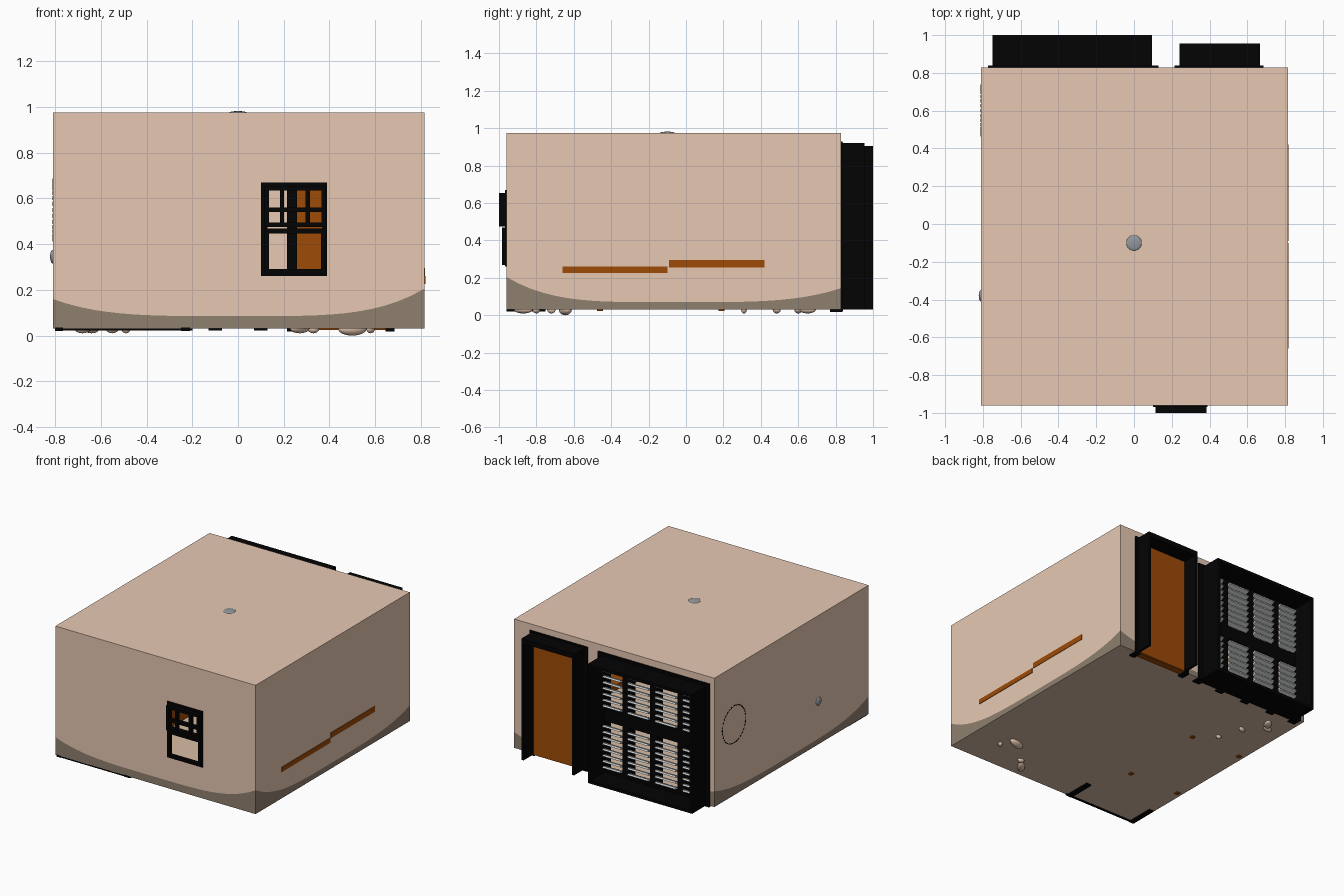
import bpy, bmesh, math
from mathutils import Matrix, Vector

old = bpy.data.objects.get("Cube")
if old:
    bpy.data.objects.remove(old, do_unlink=True)


def material(name, r, g, b):
    m = bpy.data.materials.new(name)
    m.use_nodes = True
    m.diffuse_color = (r, g, b, 1)
    m.node_tree.nodes["Principled BSDF"].inputs["Base Color"].default_value = (r, g, b, 1)
    return m


TAN = material("tan_plaster", .81, .59, .455)
BAND = material("dark_plaster", .275, .215, .16)
FLOOR = material("floor_tan", .69, .51, .385)
BLACK = material("black_paint", .001, .001, .001)
WOOD = material("orange_wood", .34, .07, .002)
GREY = material("grey_metal", .29, .31, .33)
PALE = material("pale_grey_slats", .74, .75, .76)


def finish(name, bm, *mats):
    me = bpy.data.meshes.new(name)
    bm.to_mesh(me)
    bm.free()
    for m in mats:
        me.materials.append(m)
    ob = bpy.data.objects.new(name, me)
    bpy.context.collection.objects.link(ob)
    return ob


def boxes(name, mat, spans, tilt=0):
    """One object from (x0, x1, y0, y1, z0, z1) spans, each tilted about its own x axis."""
    bm = bmesh.new()
    for x0, x1, y0, y1, z0, z1 in spans:
        mid = Vector(((x0 + x1) / 2, (y0 + y1) / 2, (z0 + z1) / 2))
        mx = (Matrix.Translation(mid) @ Matrix.Rotation(tilt, 4, 'X')
              @ Matrix.Diagonal((x1 - x0, y1 - y0, z1 - z0, 1)))
        bmesh.ops.create_cube(bm, size=1, matrix=mx)
    return finish(name, bm, mat)


def ellipsoid(name, mat, centre, size, turn=0):
    bm = bmesh.new()
    mx = (Matrix.Translation(centre) @ Matrix.Rotation(turn, 4, 'Z')
          @ Matrix.Diagonal((*size, 1)))
    bmesh.ops.create_uvsphere(bm, u_segments=24, v_segments=12, radius=1, matrix=mx)
    for f in bm.faces:
        f.smooth = True
    return finish(name, bm, mat)


def ring(x0, x1, z0, z1, y0, y1, t):
    """Four bars of a rectangular frame."""
    return [(x0, x0 + t, y0, y1, z0, z1), (x1 - t, x1, y0, y1, z0, z1),
            (x0, x1, y0, y1, z0, z0 + t), (x0, x1, y0, y1, z1 - t, z1)]


# Room shell: strips of wall with a dark band that climbs towards the corners
L, R, F, B, BOT, TOP = -.81, .815, -.96, .828, .03, .975
corners = [(L, F, .16), (R, F, .205), (R, B, .145), (L, B, .145)]
STEPS = 28
bm = bmesh.new()
columns = []
for i, (ax, ay, ah) in enumerate(corners):
    bx, by, bh = corners[(i + 1) % 4]
    low = .085 if i == 0 else .07
    for s in range(STEPS):
        t = s / STEPS
        u = 2 * t - 1
        h = low + ((ah if u < 0 else bh) - low) * u ** 4
        x, y = ax + (bx - ax) * t, ay + (by - ay) * t
        columns.append([bm.verts.new((x, y, z)) for z in (BOT, h, TOP)])
for a, b in zip(columns, columns[1:] + columns[:1]):
    bm.faces.new((a[0], b[0], b[1], a[1])).material_index = 1
    bm.faces.new((a[1], b[1], b[2], a[2]))
bm.faces.new([c[2] for c in columns])
bm.faces.new([c[0] for c in reversed(columns)]).material_index = 2
room = finish("room_shell", bm, TAN, BAND, FLOOR)
solid = room.modifiers.new("thickness", 'SOLIDIFY')
solid.thickness, solid.offset = .012, -1

# Openings for window, door and louvres
cutter = boxes("opening_cutter", TAN, [(.12, .37, F - .1, F + .1, .28, .65),
                                       (.26, .65, B - .1, B + .1, .06, .88),
                                       (-.74, .08, B - .1, B + .1, .07, .87)])
cutter.hide_render = True
cutter.hide_viewport = True
cutter.display_type = 'WIRE'
cut = room.modifiers.new("openings", 'BOOLEAN')
cut.operation, cut.object, cut.solver = 'DIFFERENCE', cutter, 'EXACT'

# Sash window
boxes("window_frame", BLACK, ring(.1, .39, .26, .67, F - .008, F + .02, .022))
boxes("upper_sash", BLACK, ring(.115, .385, .475, .655, -1.0, F, .02)
      + [(x - .009, x + .009, -.995, F - .005, .475, .65) for x in (.193, .305)]
      + [(.12, .375, -.995, F - .005, .54, .56)])
boxes("lower_sash", BLACK, ring(.113, .385, .27, .468, -.985, F, .022))

# Door with deep surround
boxes("door_surround", BLACK, [(.24, .257, B, .955, BOT, .92),
                               (.65, .667, B, .955, BOT, .92),
                               (.24, .667, B, .955, .885, .92)])
boxes("door_trim", BLACK, [(.215, .257, .77, .838, .018, .93), (.645, .685, .77, .838, .018, .93),
                           (.215, .685, .77, .838, .885, .93)])
boxes("door_leaf", WOOD, [(.25, .655, .81, .84, BOT, .89)])
boxes("door_threshold", WOOD, [(.26, .645, .79, .835, .024, .032)])

# Louvred bay with deep surround
boxes("louvre_surround", BLACK, ring(-.75, .095, BOT, .905, B, 1.0, .022))
posts = [.1, -.1, -.323, -.547, -.745]
boxes("louvre_posts", BLACK, [(x - .029, x + .029, .77, .84, .022, .925) for x in posts])
boxes("louvre_rails", BLACK, [(-.77, .127, .79, .84, z0, z1)
                              for z0, z1 in ((BOT, .075), (.43, .525), (.875, .925))])
slats = []
for left, right in zip(posts[1:], posts):
    for base in (.095, .545):
        for k in range(8):
            z = base + k * .043
            slats.append((left + .028, right - .028, .828, .863, z - .0065, z + .0065))
boxes("louvre_slats", PALE, slats, math.radians(20))

# Shelves whose edges show through the side wall
boxes("side_shelves", WOOD, [(.5, R + .004, -.66, -.1, .225, .26),
                             (.5, R + .003, -.09, .42, .255, .295)])

# Deep table inside, its feet reaching through the floor
boxes("table", WOOD, [(-.79, -.34, -.48, .21, .1, .3)]
      + [(x - .015, x + .015, y - .015, y + .015, .024, .12)
         for x in (-.36, -.77) for y in (-.46, .19)])

# Dark runners under the floor
boxes("floor_runners", BLACK, [(-.25, -.21, F, -.75, .02, .035), (-.8, -.765, F, -.75, .02, .035),
                               (-.8, -.2, F, F + .012, .022, .032)])

# Pebbles poking out below
pebbles = [(.5, -.645, .065, .03, .3), (.27, -.87, .06, .025, .9), (.33, -.8, .025, .02, 0),
           (.58, -.72, .025, .015, 1), (-.64, .65, .05, .025, 1), (-.68, .6, .035, .02, .2),
           (-.55, .485, .03, .018, .5), (-.49, .31, .02, .015, 0)]
for i, (x, y, a, b, turn) in enumerate(pebbles):
    depth = .03 if i == 0 else .02
    ellipsoid(f"pebble_{i + 1}", TAN, (x, y, .03), (a, b, depth), turn)

# Roof lamp cap, side knob and thin wall ring
ellipsoid("roof_cap", GREY, (0, -.1, TOP - .002), (.042, .042, .009))
ellipsoid("side_knob", GREY, (L, -.38, .345), (.012, .03, .03))
bm = bmesh.new()
N = 64
for k in range(0, N, 2):
    a = 2 * math.pi * k / N
    mx = (Matrix.Translation((L, .6, .55)) @ Matrix.Rotation(a, 4, 'X')
          @ Matrix.Translation((0, .135, 0)) @ Matrix.Diagonal((.004, .006, .018, 1)))
    bmesh.ops.create_cube(bm, size=1, matrix=mx)
finish("wall_ring", bm, BLACK)
